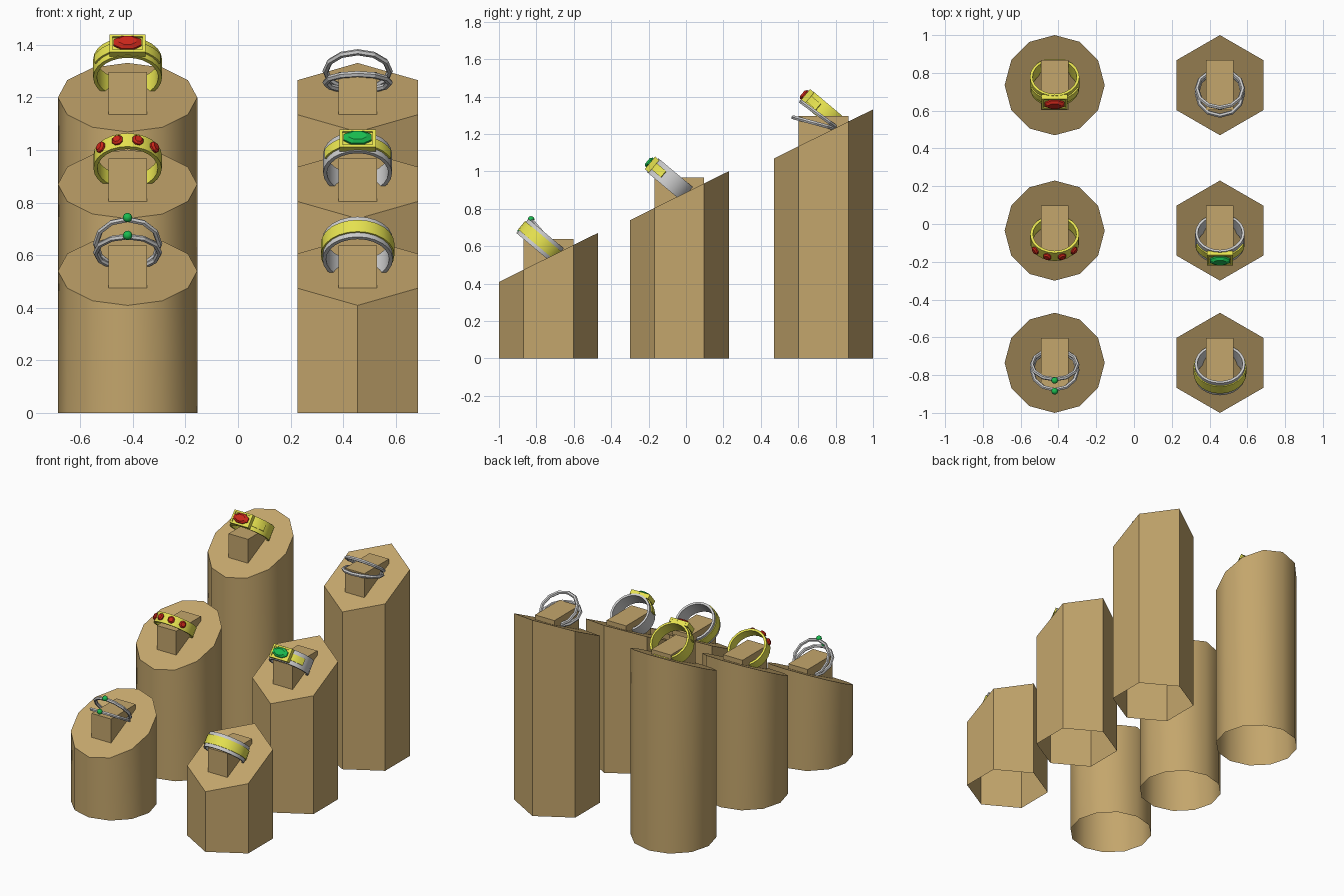
import bpy, bmesh
from math import sin, cos, radians, tau
from mathutils import Matrix, Vector

if "Cube" in bpy.data.objects:
    bpy.data.objects.remove(bpy.data.objects["Cube"])


def material(name, rgb):
    m = bpy.data.materials.new(name)
    m.diffuse_color = (*rgb, 1)
    m.use_nodes = True
    m.node_tree.nodes["Principled BSDF"].inputs["Base Color"].default_value = m.diffuse_color
    return m


WOOD = material("wood", (0.55, 0.38, 0.15))
GOLD = material("gold", (0.8, 0.77, 0.08))
RED = material("red_gem", (0.6, 0.02, 0.01))
GREEN = material("green_gem", (0.01, 0.5, 0.08))
SLOPE = 0.495


def finish(name, bm, mat=None, matrix=Matrix(), smooth=None):
    bmesh.ops.recalc_face_normals(bm, faces=bm.faces)
    me = bpy.data.meshes.new(name)
    bm.to_mesh(me)
    bm.free()
    ob = bpy.data.objects.new(name, me)
    bpy.context.collection.objects.link(ob)
    ob.matrix_world = matrix
    if mat:
        me.materials.append(mat)
    if smooth:
        bpy.ops.object.select_all(action='DESELECT')
        ob.select_set(True)
        bpy.context.view_layer.objects.active = ob
        bpy.ops.object.shade_smooth_by_angle(angle=radians(smooth))
    return ob


# Display columns: open below, slanted cap, with a finger block on the slope
def column(name, x, y, h, sides):
    bm = bmesh.new()
    pts = [(0.265 * sin(tau * i / sides), 0.265 * cos(tau * i / sides)) for i in range(sides)]
    low = [bm.verts.new((x + a, y + b, 0)) for a, b in pts]
    top = [bm.verts.new((x + a, y + b, h + b * SLOPE)) for a, b in pts]
    for i in range(sides):
        j = (i + 1) % sides
        bm.faces.new((low[i], low[j], top[j], top[i]))
    bm.faces.new(top)
    bm.normal_update()
    finish(name, bm, WOOD, smooth=35 if sides > 6 else None)
    bm = bmesh.new()
    bmesh.ops.create_cube(bm, size=1)
    for v in bm.verts:
        dy = v.co.y * 0.265
        v.co = (x + v.co.x * 0.146, y + dy, h + 0.097 if v.co.z > 0 else h + dy * SLOPE)
    finish(name + "_block", bm, WOOD)


# Ring frame: ring lies in local XY, its front at local -Y, tipped up by an angle
def frame(x, y, z, tilt):
    return Matrix.Translation((x, y, z)) @ Matrix.Rotation(radians(-tilt), 4, 'X')


def band(name, mx, r_in, r_out, w, mat=None, half=180, seg=24):
    bm = bmesh.new()
    closed = half == 180
    n = seg if closed else seg + 1
    loops = []
    for i in range(n):
        a = radians(-half + 2 * half * i / seg)
        loops.append([bm.verts.new((r * sin(a), -r * cos(a), z))
                      for r, z in ((r_in, -w / 2), (r_out, -w / 2), (r_out, w / 2), (r_in, w / 2))])
    for i in range(seg):
        p, q = loops[i], loops[(i + 1) % n]
        for k in range(4):
            bm.faces.new((p[k], q[k], q[(k + 1) % 4], p[(k + 1) % 4]))
    if not closed:
        bm.faces.new(loops[0])
        bm.faces.new(loops[-1])
    finish(name, bm, mat, mx, 35)


def wire(name, mx, r=0.122, t=0.012, seg=12, sides=6):
    bm = bmesh.new()
    loops = [[bm.verts.new(((r + t * cos(tau * k / sides)) * sin(tau * i / seg),
                            -(r + t * cos(tau * k / sides)) * cos(tau * i / seg),
                            t * sin(tau * k / sides))) for k in range(sides)] for i in range(seg)]
    for i in range(seg):
        p, q = loops[i], loops[(i + 1) % seg]
        for k in range(sides):
            bm.faces.new((p[k], q[k], q[(k + 1) % sides], p[(k + 1) % sides]))
    finish(name, bm, None, mx)


# Frame on the ring's outside at an angle from the front; local Z points outward
def outward(mx, r, angle=0):
    return (mx @ Matrix.Rotation(radians(angle), 4, 'Z') @ Matrix.Translation((0, -r, 0))
            @ Matrix.Rotation(radians(90), 4, 'X'))


def gem(name, mx, sx, sy, h, mat):
    bm = bmesh.new()
    rows = [[bm.verts.new((sx / 2 * s * cos(tau * (i + .5) / 8), sy / 2 * s * sin(tau * (i + .5) / 8), z))
             for i in range(8)] for s, z in ((0.8, -h), (1.08, 0), (1.08, h * 0.4), (0.7, h))]
    for p, q in zip(rows, rows[1:]):
        for i in range(8):
            j = (i + 1) % 8
            bm.faces.new((p[i], p[j], q[j], q[i]))
    bm.faces.new(rows[0])
    bm.faces.new(rows[-1])
    finish(name, bm, mat, mx)


def box(name, mx, size, mat):
    bm = bmesh.new()
    bmesh.ops.create_cube(bm, size=1)
    bmesh.ops.scale(bm, vec=Vector(size), verts=bm.verts)
    finish(name, bm, mat, mx)


def gem_ring(name, mx, w, band_mat, gem_mat):
    band(name + "_band", mx, 0.117, 0.131, w, band_mat)
    band(name + "_shoulders", mx, 0.128, 0.138, w * 0.45, GOLD, half=66, seg=12)
    box(name + "_setting", outward(mx, 0.132), (0.138, 0.086, 0.022), GOLD)
    for s in (-1, 1):
        box(name + "_setting_rim", outward(mx, 0.144) @ Matrix.Translation((0, s * 0.038, 0)),
            (0.138, 0.011, 0.012), GOLD)
        box(name + "_setting_end", outward(mx, 0.144) @ Matrix.Translation((s * 0.063, 0, 0)),
            (0.012, 0.065, 0.012), GOLD)
    gem(name + "_gem", outward(mx, 0.149), 0.106, 0.062, 0.018, gem_mat)


LX, RX = -0.42, 0.455
for label, y, h in (("front", -0.735, 0.54), ("middle", -0.035, 0.87), ("back", 0.735, 1.2)):
    column(label + "_round_column", LX, y, h, 12)
    column(label + "_hex_column", RX, y, h, 6)

# Signet style rings with one large gem
gem_ring("red_gem_ring", frame(LX, 0.75, 1.31, 40), 0.09, GOLD, RED)
gem_ring("green_gem_ring", frame(RX, -0.078, 0.949, 40), 0.096, None, GREEN)

# Gold band with four small gems
mx = frame(LX, -0.075, 0.955, 40)
band("four_gem_band", mx, 0.115, 0.13, 0.066, GOLD)
for a in (-50, -17, 17, 50):
    gem("small_red_gem", outward(mx, 0.132, a), 0.042, 0.042, 0.013, RED)

# Two-tone band
mx = frame(RX, -0.772, 0.622, 40)
band("two_tone_band", mx, 0.12, 0.134, 0.1)
band("two_tone_stripe", mx, 0.13, 0.14, 0.058, GOLD)

# Pair of thin plain rings
wire("thin_ring_low", frame(RX, 0.692, 1.257, 15))
wire("thin_ring_high", frame(RX, 0.715, 1.30, 36))

# Split ring: two wires hinged at the back, each with a small round gem
mid = frame(LX, -0.76, 0.628, 40)
for s in (-1, 1):
    mx = (mid @ Matrix.Translation((0, 0.125, 0)) @ Matrix.Rotation(radians(s * 10), 4, 'X')
          @ Matrix.Translation((0, -0.125, 0)))
    wire("split_ring_wire", mx, r=0.121, t=0.011)
    bm = bmesh.new()
    bmesh.ops.create_icosphere(bm, subdivisions=2, radius=0.018)
    finish("split_ring_gem", bm, GREEN, mx @ Matrix.Translation((0, -0.13, 0)), 40)
